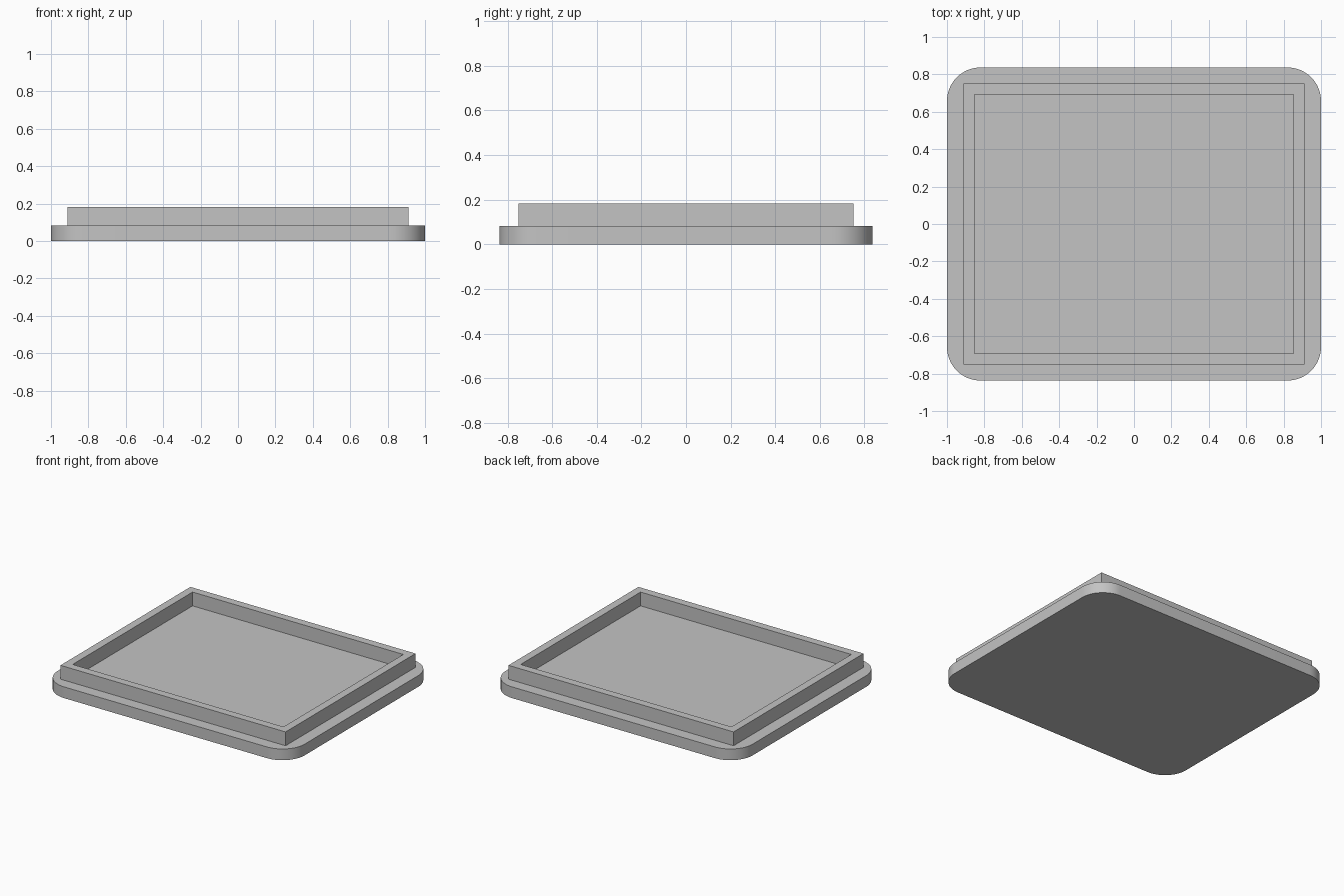
import bpy
import bmesh
from math import cos, sin, pi, radians

cube = bpy.data.objects.get("Cube")
if cube:
    bpy.data.objects.remove(cube, do_unlink=True)

GREY = (0.55, 0.55, 0.55, 1.0)
grey = bpy.data.materials.new("grey plastic")
grey.use_nodes = True
grey.diffuse_color = GREY
grey.node_tree.nodes["Principled BSDF"].inputs["Base Color"].default_value = GREY

BASE_TOP, RIM_TOP = 0.082, 0.183
SINK = 0.02


def rectangle(hx, hy, radius=0.0, steps=0):
    """Counter-clockwise outline, with rounded corners when steps > 0."""
    points = []
    for i, (sx, sy) in enumerate([(1, 1), (-1, 1), (-1, -1), (1, -1)]):
        cx, cy = sx * (hx - radius), sy * (hy - radius)
        for k in range(steps + 1):
            a = (i + (k / steps if steps else 0)) * pi / 2
            points.append((cx + radius * cos(a), cy + radius * sin(a)))
    return points


def add_object(name, bm):
    bmesh.ops.recalc_face_normals(bm, faces=bm.faces)
    mesh = bpy.data.meshes.new(name)
    bm.to_mesh(mesh)
    bm.free()
    mesh.materials.append(grey)
    obj = bpy.data.objects.new(name, mesh)
    bpy.context.collection.objects.link(obj)
    return obj


def extrude_up(bm, faces, height):
    result = bmesh.ops.extrude_face_region(bm, geom=faces, use_keep_orig=True)
    verts = [g for g in result["geom"] if isinstance(g, bmesh.types.BMVert)]
    bmesh.ops.translate(bm, verts=verts, vec=(0, 0, height))


# Base plate with rounded corners
bm = bmesh.new()
outline = rectangle(1.0, 0.837, 0.18, 16)
plate = bm.faces.new([bm.verts.new((x, y, 0)) for x, y in outline])
extrude_up(bm, [plate], BASE_TOP)
base = add_object("base_plate", bm)
bpy.ops.object.select_all(action="DESELECT")
base.select_set(True)
bpy.context.view_layer.objects.active = base
bpy.ops.object.shade_smooth_by_angle(angle=radians(30))

# Raised square-cornered rim, seated slightly into the plate
bm = bmesh.new()
z = BASE_TOP - SINK
outer, inner = [[bm.verts.new((x, y, z)) for x, y in rectangle(hx, hy)]
                for hx, hy in [(0.911, 0.751), (0.853, 0.693)]]
ring = []
for i in range(4):
    j = (i + 1) % 4
    ring.append(bm.faces.new((outer[i], outer[j], inner[j], inner[i])))
extrude_up(bm, ring, RIM_TOP - z)
add_object("raised_rim", bm)
